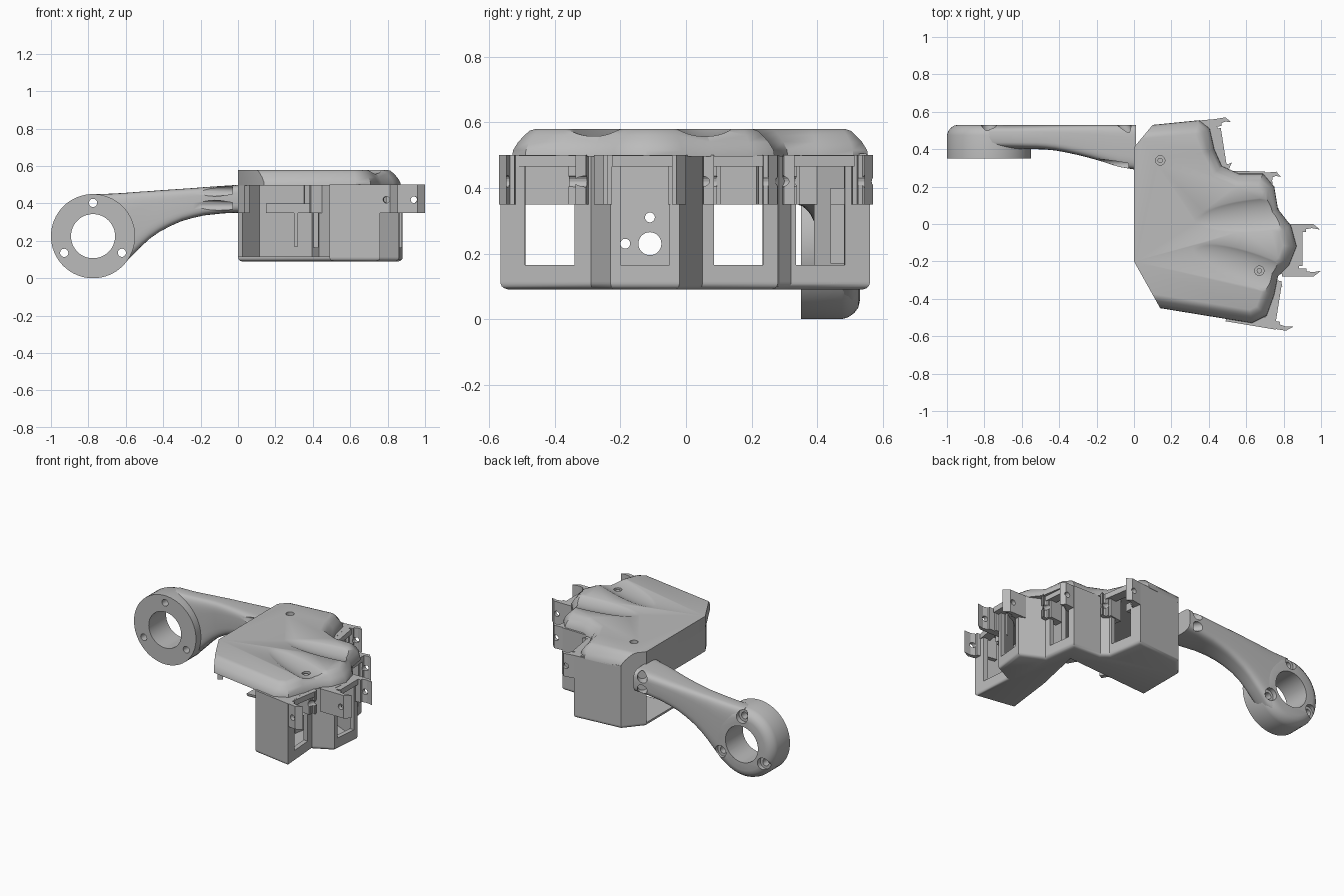
import bpy, bmesh
from math import radians, cos, sin, pi
from mathutils import Vector

if "Cube" in bpy.data.objects:
    bpy.data.objects.remove(bpy.data.objects["Cube"])

grey = bpy.data.materials.new("plain_grey")
grey.use_nodes = True
grey.diffuse_color = (0.5, 0.5, 0.5, 1)
for node in grey.node_tree.nodes:
    if node.type == 'BSDF_PRINCIPLED':
        node.inputs["Base Color"].default_value = grey.diffuse_color


def activate(ob):
    bpy.ops.object.select_all(action='DESELECT')
    ob.select_set(True)
    bpy.context.view_layer.objects.active = ob


def smooth(ob, angle=35):
    activate(ob)
    bpy.ops.object.shade_smooth_by_angle(angle=radians(angle))


def loft(name, rings):
    """Skin a stack of equal closed rings and cap both ends."""
    bm = bmesh.new()
    loops = [[bm.verts.new(p) for p in ring] for ring in rings]
    n = len(loops[0])
    for a, b in zip(loops, loops[1:]):
        for i in range(n):
            j = (i + 1) % n
            bm.faces.new((a[i], a[j], b[j], b[i]))
    bm.faces.new(loops[0][::-1])
    bm.faces.new(loops[-1])
    bmesh.ops.recalc_face_normals(bm, faces=bm.faces)
    mesh = bpy.data.meshes.new(name)
    bm.to_mesh(mesh)
    bm.free()
    ob = bpy.data.objects.new(name, mesh)
    bpy.context.collection.objects.link(ob)
    mesh.materials.append(grey)
    return ob


def prism(name, pts, z0, z1):
    return loft(name, [[(x, y, z) for x, y in pts] for z in (z0, z1)])


def inset(pts, dist, closed=True):
    """Move every edge of an outline inward by its own distance."""
    n = len(pts)
    normals = []
    for i in range(n):
        a, b = Vector(pts[i]), Vector(pts[(i + 1) % n])
        d = (b - a).normalized()
        normals.append(Vector((-d.y, d.x)))
    out = []
    for i in range(n):
        before, after = (i - 1) % n, i
        if not closed and i == 0:
            before = 0
        if not closed and i == n - 1:
            after = before
        p, q, e, f = normals[before], normals[after], dist[before], dist[after]
        det = p.x * q.y - p.y * q.x
        if abs(det) < 0.05:
            move = q * f
        else:
            move = Vector((e * q.y - f * p.y, p.x * f - q.x * e)) / det
        out.append(tuple(Vector(pts[i]) + move))
    return out


def inset_stack(name, pts, dist, levels):
    """Loft of one outline, inset by a share of dist at each height."""
    return loft(name, [[(x, y, z) for x, y in inset(pts, [d * f for d in dist])]
                       for z, f in levels])


def wall(name, path, z0, z1, thick=0.03):
    inner = inset(path, [thick] * len(path), closed=False)
    return prism(name, path + inner[::-1], z0, z1)


def block(name, centre, size, turn=0):
    """Box turned about z."""
    hx, hy, hz = (s / 2 for s in size)
    c, s = cos(turn), sin(turn)
    pts = [(centre[0] + x * c - y * s, centre[1] + x * s + y * c)
           for x, y in ((-hx, -hy), (hx, -hy), (hx, hy), (-hx, hy))]
    return prism(name, pts, centre[2] - hz, centre[2] + hz)


def rod(name, start, end, radius, sides=32):
    a, b = Vector(start), Vector(end)
    bpy.ops.mesh.primitive_cylinder_add(vertices=sides, radius=radius, depth=(b - a).length,
                                        location=(a + b) / 2)
    ob = bpy.context.object
    ob.name = name
    ob.rotation_euler = (b - a).to_track_quat('Z', 'Y').to_euler()
    ob.data.materials.append(grey)
    return ob


def cut(ob, cutters):
    for c in cutters:
        c.hide_render = True
        mod = ob.modifiers.new("cut", 'BOOLEAN')
        mod.operation, mod.solver, mod.object = 'DIFFERENCE', 'EXACT', c
        activate(ob)
        bpy.ops.object.modifier_apply(modifier=mod.name)
        bpy.data.objects.remove(c)


# Lower housing: floor with rounded rim, finger-side wall and inner plates
front_path = [(.49, -.52), (.76, -.565), (.74, -.29), (.86, -.23), (.88, -.02), (.73, .05),
              (.70, .28), (.50, .285), (.46, .32), (.42, .56), (.1, .53), (0, .41)]
floor_path = front_path + [(0, .09), (.6, .13), (.53, -.2)]
floor = inset_stack("housing_floor", floor_path, [.02] * len(floor_path),
                    ((.09, 1), (.094, .5), (.1, .15), (.108, 0), (.115, 0)))
smooth(floor)
shell = wall("housing_wall", front_path, .108, .5)
rear = wall("inner_plate", [(.58, .06), (.53, -.2)], .11, .5)
cut(rear, [rod("shaft_hole", (.4, -.11, .23), (.7, -.11, .23), .035),
           rod("upper_hole", (.4, -.11, .31), (.7, -.11, .31), .015),
           rod("side_hole", (.4, -.185, .23), (.7, -.185, .23), .015)])
wall("upper_plate", [(.53, -.2), (.49, -.52)], .35, .5)
block("inner_rib", (.31, .48, .26), (.02, .08, .18))
block("inner_shelf", (.29, .48, .375), (.28, .08, .05))

# Finger sockets: face centre, turn, (offset, reach) of both tabs
sockets = [((.745, -.415), -9, ((-.143, .13), (.115, .035))),
           ((.87, -.125), 0, ((-.155, .13), (.125, .125))),
           ((.715, .16), 5, ((-.11, .055), (.115, .08))),
           ((.45, .41), 9, ((-.12, .06), (.152, .09)))]
cut(shell, [block("window", (x, y, .315), (.16, .15, .3), radians(turn / 2))
            for (x, y), turn, tabs in sockets])

for k, ((x, y), turn, tabs) in enumerate(sockets):
    t = radians(turn)
    fwd, side = Vector((cos(t), sin(t))), Vector((-sin(t), cos(t)))

    def at(u, v):
        p = Vector((x, y)) + fwd * u + side * v
        return p.x, p.y

    for v, reach in tabs:
        # Stepped tab with a cross hole
        s = -1 if v > 0 else 1
        steps = [(-.08, 0), (reach * .7, 0), (reach, .03), (reach * .65, .022),
                 (reach * .4, .028), (reach * .4, .042), (.012, .042), (.012, .055), (-.08, .055)]
        tab = prism(f"socket_{k + 1}_tab", [at(u, v + s * d) for u, d in steps], .35, .5)
        cut(tab, [rod("pin_hole", (*at(reach * .55, v - .06), .42),
                      (*at(reach * .55, v + .06), .42), .018, 16)])
    block(f"socket_{k + 1}_lintel", (*at(0, 0), .482), (.06, .2, .035), t)

# Upper rim under the cover
wall("cover_rim", [(.38, .55), (.1, .53), (0, .41), (0, -.2), (.035, -.26)], .35, .505)

# Domed cover with straight rear sides
outline = [(0, -.2), (.14, -.45), (.63, -.53), (.71, -.49), (.75, -.38), (.77, -.28),
           (.83, -.22), (.87, -.12), (.84, -.01), (.77, .08), (.75, .2), (.69, .27),
           (.56, .27), (.47, .31), (.43, .4), (.405, .51), (.35, .555), (.1, .53), (0, .41)]
slope = [0 if i in (0, 17, 18) else .06 for i in range(len(outline))]
cover = inset_stack("palm_cover", outline, slope,
                    ((.495, 0), (.515, .05), (.54, .3), (.56, .6), (.574, .85), (.58, 1.15)))
grooves = []
for loc, turn in (((.68, .05, .622), 5), ((.65, -.25, .622), -20)):
    bpy.ops.mesh.primitive_uv_sphere_add(segments=48, ring_count=24, location=loc)
    g = bpy.context.object
    g.scale, g.rotation_euler = (.46, .115, .066), (0, 0, radians(turn))
    grooves.append(g)
screws = [(.14, .34), (.67, -.25)]
cut(cover, grooves + [rod("screw_hole", (px, py, .535), (px, py, .62), .025, 24)
                      for px, py in screws])
smooth(cover)
for px, py in screws:
    rod("cover_screw", (px, py, .525), (px, py, .55), .014, 16)

# Side arm: rounded sections that sweep from the ring to the palm
sections = [(-.775, .02, .45, .40), (-.68, .03, .452, .40), (-.61, .075, .456, .40),
            (-.52, .168, .463, .40), (-.47, .213, .466, .398), (-.42, .248, .47, .393),
            (-.36, .28, .474, .382), (-.3, .306, .478, .369), (-.24, .323, .482, .354),
            (-.18, .336, .487, .337), (-.08, .347, .494, .305), (.01, .35, .5, .29)]
arm_rings = []
for x, low, high, near in sections:
    ring = []
    for i in range(40):
        c, s = cos(2 * pi * i / 40), sin(2 * pi * i / 40)
        u = abs(c) ** .45 * (1 if c > 0 else -1)
        v = abs(s) ** .45 * (1 if s > 0 else -1)
        ring.append((x, (near + .53) / 2 + u * (.53 - near) / 2,
                     (low + high) / 2 + v * (high - low) / 2))
    arm_rings.append(ring)
arm = loft("side_arm", arm_rings)

# Ring end with a rounded back edge
hub = Vector((-.775, 0, .225))
hub_rings = []
for y, r in ((.35, .225), (.475, .225), (.495, .219), (.513, .206), (.525, .19), (.53, .168)):
    hub_rings.append([(hub.x + r * cos(2 * pi * i / 64), y, hub.z + r * sin(2 * pi * i / 64))
                      for i in range(64)])
ring_end = loft("arm_ring", hub_rings)


def hub_cutters():
    tools = [rod("bore", (hub.x, .2, hub.z), (hub.x, .7, hub.z), .118, 48)]
    for a in (90, 210, 330):
        px, pz = hub.x + .178 * cos(radians(a)), hub.z + .178 * sin(radians(a))
        tools.append(rod("bolt_hole", (px, .2, pz), (px, .7, pz), .022, 20))
        tools.append(rod("counterbore", (px, .5, pz), (px, .7, pz), .04, 24))
    return tools


cut(ring_end, hub_cutters())
cut(arm, hub_cutters())
# Screw pockets at the arm root: slots in front, slanted holes behind
cut(arm, [rod("front_pocket", (-.2, .32, z), (-.03, .32, z), .027, 20) for z in (.39, .465)]
    + [rod("back_pocket", (-.1, .6, z), (-.02, .48, z), .03, 20) for z in (.39, .465)])
smooth(ring_end)
smooth(arm)
